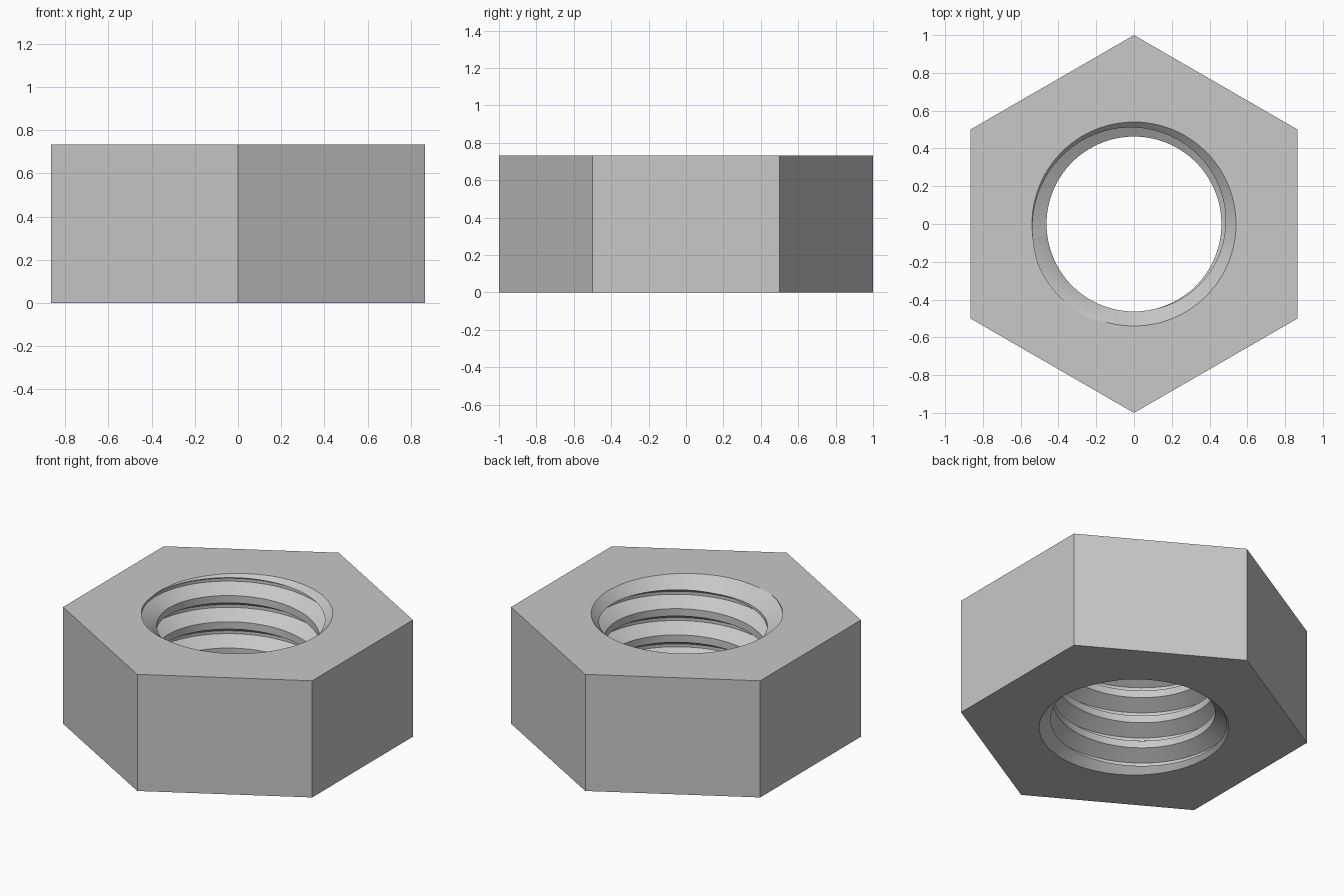
import bpy, bmesh, math

cube = bpy.data.objects.get("Cube")
if cube:
    bpy.data.objects.remove(cube, do_unlink=True)

HEIGHT = 0.733
PITCH = 0.165
MINOR, MAJOR, RIM = 0.463, 0.55, 0.54
CREST = 0.046                                   # axial width of the thread crest
FLANK = (MAJOR - MINOR) * math.tan(math.radians(30))
STEPS, TURNS = 96, 7
START_ANGLE = math.radians(65)
START_Z = HEIGHT - 0.013 - 6 * PITCH

steel = bpy.data.materials.new("plain_grey_steel")
steel.use_nodes = True
grey = (0.58, 0.58, 0.58, 1)
steel.diffuse_color = grey
steel.node_tree.nodes["Principled BSDF"].inputs["Base Color"].default_value = grey


def make_tap():
    """Solid right-handed screw that cuts the thread."""
    bm = bmesh.new()
    profile = [(MINOR, 0), (MINOR, CREST), (MAJOR, CREST + FLANK), (MAJOR, PITCH - FLANK)]

    def point(i, j):
        r, dz = profile[j]
        a = START_ANGLE + math.tau * i / STEPS
        return bm.verts.new((r * math.cos(a), r * math.sin(a),
                             START_Z + dz + PITCH * i / STEPS))

    last = TURNS * STEPS
    edge = [point(i, 0) for i in range(last + STEPS + 1)]
    columns = [[edge[i]] + [point(i, j) for j in (1, 2, 3)] + [edge[i + STEPS]]
               for i in range(last + 1)]
    for a, b in zip(columns, columns[1:]):
        for j in range(4):
            bm.faces.new((a[j], b[j], b[j + 1], a[j + 1]))

    # Close both ends with fans, outside the nut body
    low = bm.verts.new((0, 0, START_Z))
    high = bm.verts.new((0, 0, START_Z + (TURNS + 1) * PITCH))
    for e in [e for e in bm.edges if e.is_boundary]:
        tip = low if e.verts[0].co.z < HEIGHT / 2 else high
        bm.faces.new((e.verts[0], e.verts[1], tip))
    bmesh.ops.recalc_face_normals(bm, faces=bm.faces)
    mesh = bpy.data.meshes.new("thread_tap")
    bm.to_mesh(mesh)
    bm.free()
    tap = bpy.data.objects.new("thread_tap", mesh)
    bpy.context.collection.objects.link(tap)
    return tap


def make_countersink(name, top):
    """45 degree cone that opens one end of the bore."""
    inner, outer = RIM - 0.12, RIM + 0.06
    r1, r2 = (inner, outer) if top else (outer, inner)
    z = HEIGHT - 0.03 if top else 0.03
    bpy.ops.mesh.primitive_cone_add(vertices=STEPS, radius1=r1, radius2=r2,
                                    depth=outer - inner, location=(0, 0, z),
                                    rotation=(0, 0, 0.01))
    cone = bpy.context.object
    cone.name = name
    return cone


# Hexagonal body
bpy.ops.mesh.primitive_cylinder_add(vertices=6, radius=1, depth=HEIGHT,
                                    location=(0, 0, HEIGHT / 2))
nut = bpy.context.object
nut.name = "hex_nut_body"
nut.data.materials.append(steel)

# Cut the threaded bore and its two countersinks
cutters = [make_tap(), make_countersink("top_countersink", True),
           make_countersink("bottom_countersink", False)]
bpy.ops.object.select_all(action="DESELECT")
nut.select_set(True)
bpy.context.view_layer.objects.active = nut
for cutter in cutters:
    cutter.hide_render = True
    cutter.data.materials.append(steel)
    mod = nut.modifiers.new(cutter.name, "BOOLEAN")
    mod.operation = "DIFFERENCE"
    mod.solver = "EXACT"
    mod.object = cutter
    bpy.ops.object.modifier_apply(modifier=mod.name)
    bpy.data.objects.remove(cutter, do_unlink=True)

bpy.ops.object.shade_smooth_by_angle(angle=math.radians(25))
